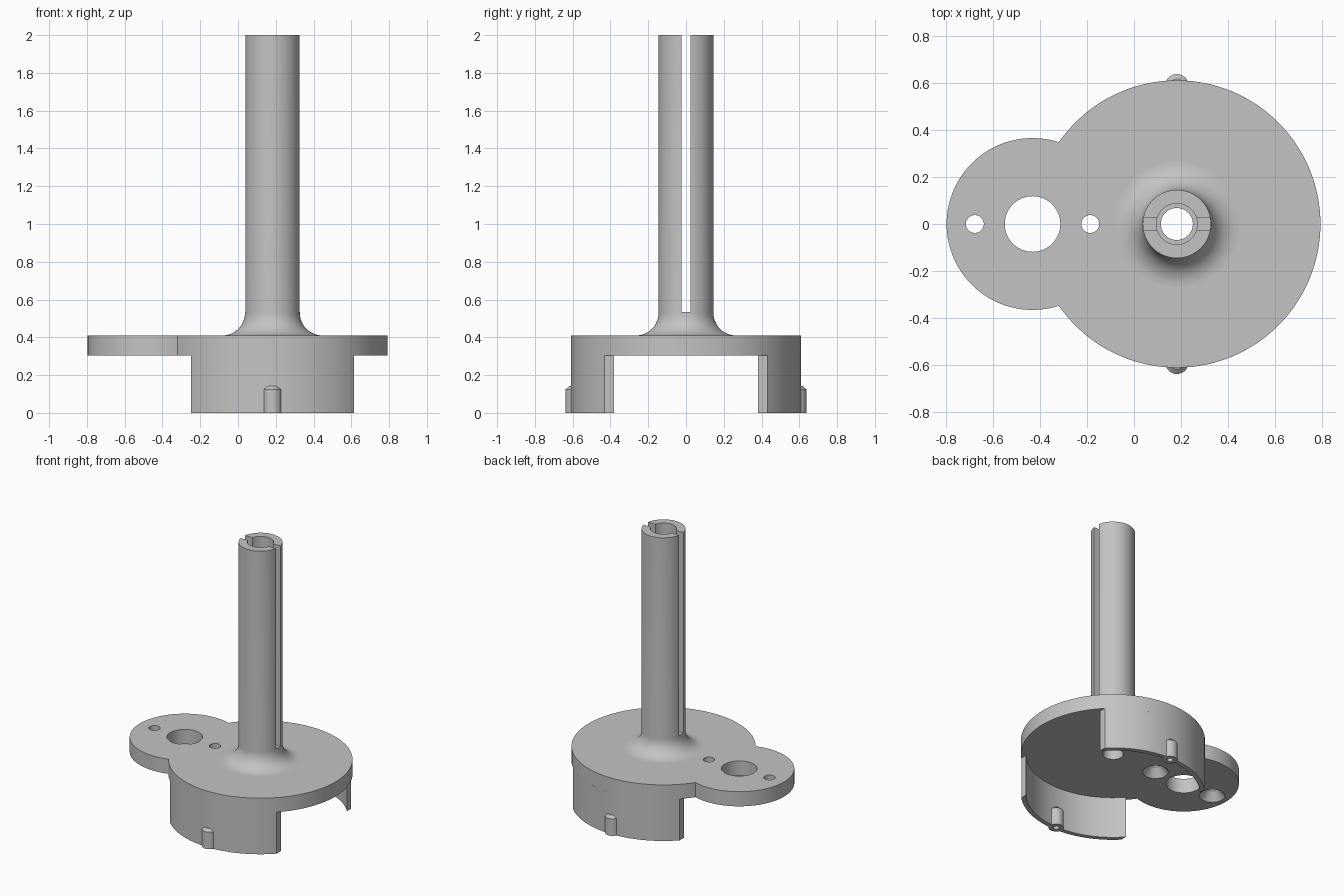
import bpy, bmesh
from math import pi, sin, cos, acos, atan2, radians
from mathutils import Matrix

cube = bpy.data.objects.get("Cube")
if cube:
    bpy.data.objects.remove(cube, do_unlink=True)

# Dimensions
CX, DISC_R = 0.182, 0.61            # main disc
LX, LOBE_R = -0.431, 0.365          # side lobe
Z0, Z1, TOP = 0.303, 0.41, 2.0      # plate underside, plate top, tube top
SKIRT_R, HALF = 0.577, 0.432        # skirt inner radius, half width in x
TUBE_R, BORE_R, HOLE_R, FILLET = 0.145, 0.087, 0.068, 0.12
NUB_Y = 0.587

grey = bpy.data.materials.new("plain grey")
grey.use_nodes = True
colour = (0.55, 0.55, 0.55, 1)
grey.diffuse_color = colour
grey.node_tree.nodes["Principled BSDF"].inputs["Base Color"].default_value = colour


def finish(bm, name):
    bmesh.ops.remove_doubles(bm, verts=bm.verts, dist=1e-5)
    bmesh.ops.recalc_face_normals(bm, faces=bm.faces)
    mesh = bpy.data.meshes.new(name)
    bm.to_mesh(mesh)
    bm.free()
    mesh.materials.append(grey)
    obj = bpy.data.objects.new(name, mesh)
    bpy.context.collection.objects.link(obj)
    return obj


def arc(cx, r, a, b, n):
    return [(cx + r * cos(a + (b - a) * i / n), r * sin(a + (b - a) * i / n))
            for i in range(n + 1)]


def extrude(name, outline, z0, z1):
    bm = bmesh.new()
    face = bm.faces.new([bm.verts.new((x, y, z0)) for x, y in outline])
    new = bmesh.ops.extrude_face_region(bm, geom=[face])["geom"]
    verts = [v for v in new if isinstance(v, bmesh.types.BMVert)]
    bmesh.ops.translate(bm, verts=verts, vec=(0, 0, z1 - z0))
    return finish(bm, name)


def lathe(name, profile, x, y=0, steps=64):
    """Spin a closed (radius, height) profile about a vertical axis."""
    bm = bmesh.new()
    verts = [bm.verts.new((r, 0, z)) for r, z in profile]
    edges = [bm.edges.new((verts[i - 1], verts[i])) for i in range(len(verts))]
    bmesh.ops.spin(bm, geom=verts + edges, cent=(0, 0, 0), axis=(0, 0, 1),
                   angle=2 * pi, steps=steps)
    bmesh.ops.remove_doubles(bm, verts=bm.verts, dist=1e-5)
    bmesh.ops.translate(bm, verts=bm.verts, vec=(x, y, 0))
    return finish(bm, name)


def rod(name, r, z0, z1, x, y=0):
    return lathe(name, [(0, z0), (r, z0), (r, z1), (0, z1)], x, y)


def combine(obj, tool, operation="DIFFERENCE"):
    mod = obj.modifiers.new("combine", "BOOLEAN")
    mod.object, mod.operation, mod.solver = tool, operation, "EXACT"
    graph = bpy.context.evaluated_depsgraph_get()
    mesh = bpy.data.meshes.new_from_object(obj.evaluated_get(graph))
    obj.modifiers.clear()
    obj.data = mesh
    bpy.data.objects.remove(tool, do_unlink=True)


# Base plate: outline of the disc joined with the lobe
gap = CX - LX
ix = (DISC_R**2 - LOBE_R**2 + gap**2) / (2 * gap)   # crossing, left of disc centre
a = acos(-ix / DISC_R)
b = acos((gap - ix) / LOBE_R)
outline = arc(CX, DISC_R, -a, a, 96) + arc(LX, LOBE_R, b, 2 * pi - b, 64)[1:-1]
plate = extrude("base_plate", outline, Z0, Z1)

# Plate holes, with countersunk screw holes either side of the big one
combine(plate, rod("tube_hole", HOLE_R, 0.2, 0.5, CX))
combine(plate, rod("lobe_hole", 0.118, 0.2, 0.5, LX))
for side in (-1, 1):
    sink = [(0, 0.2), (0.085, 0.2), (0.085, Z0), (0.038, Z0 + 0.06), (0.038, 0.5), (0, 0.5)]
    combine(plate, lathe("screw_hole", sink, LX + side * 0.245))

# Tube with flared foot, stepped bore and a slot through both sides
flare = [(TUBE_R + FILLET * (1 - cos(t)), Z1 + FILLET * (1 - sin(t)))
         for t in [pi / 2 * (1 - i / 12) for i in range(13)]]
profile = [(HOLE_R, Z1)] + flare[::1] + [(TUBE_R, TOP), (BORE_R, TOP),
                                         (BORE_R, 0.52), (HOLE_R, 0.52)]
tube = lathe("slotted_tube", profile, CX)
bm = bmesh.new()
bmesh.ops.create_cube(bm, size=1, matrix=Matrix.Translation((CX, 0, 1.335))
                      @ Matrix.Diagonal((0.6, 0.05, 1.6, 1)))
combine(tube, finish(bm, "slot_cutter"))

parts = [plate, tube]

# Two skirt walls under the disc, each with a drilled locating nub
for side, name in ((-1, "front"), (1, "back")):
    ao, ai = acos(HALF / DISC_R), acos(HALF / SKIRT_R)
    ring = arc(CX, DISC_R, ao, pi - ao, 40) + arc(CX, SKIRT_R, pi - ai, ai, 40)
    wall = extrude(name + "_skirt", [(x, side * y) for x, y in ring], 0, Z0)
    nub = lathe("nub", [(0, 0), (0.05, 0), (0.05, 0.125), (0.03, 0.142), (0, 0.142)],
                CX, side * NUB_Y, 32)
    combine(wall, nub, "UNION")
    combine(wall, rod("nub_drill", 0.02, -0.1, 0.1, CX, side * NUB_Y))
    parts.append(wall)

# Smooth curved faces, keep edges crisp
for obj in parts:
    obj.data.shade_smooth()
    obj.data.set_sharp_from_angle(angle=radians(30))
